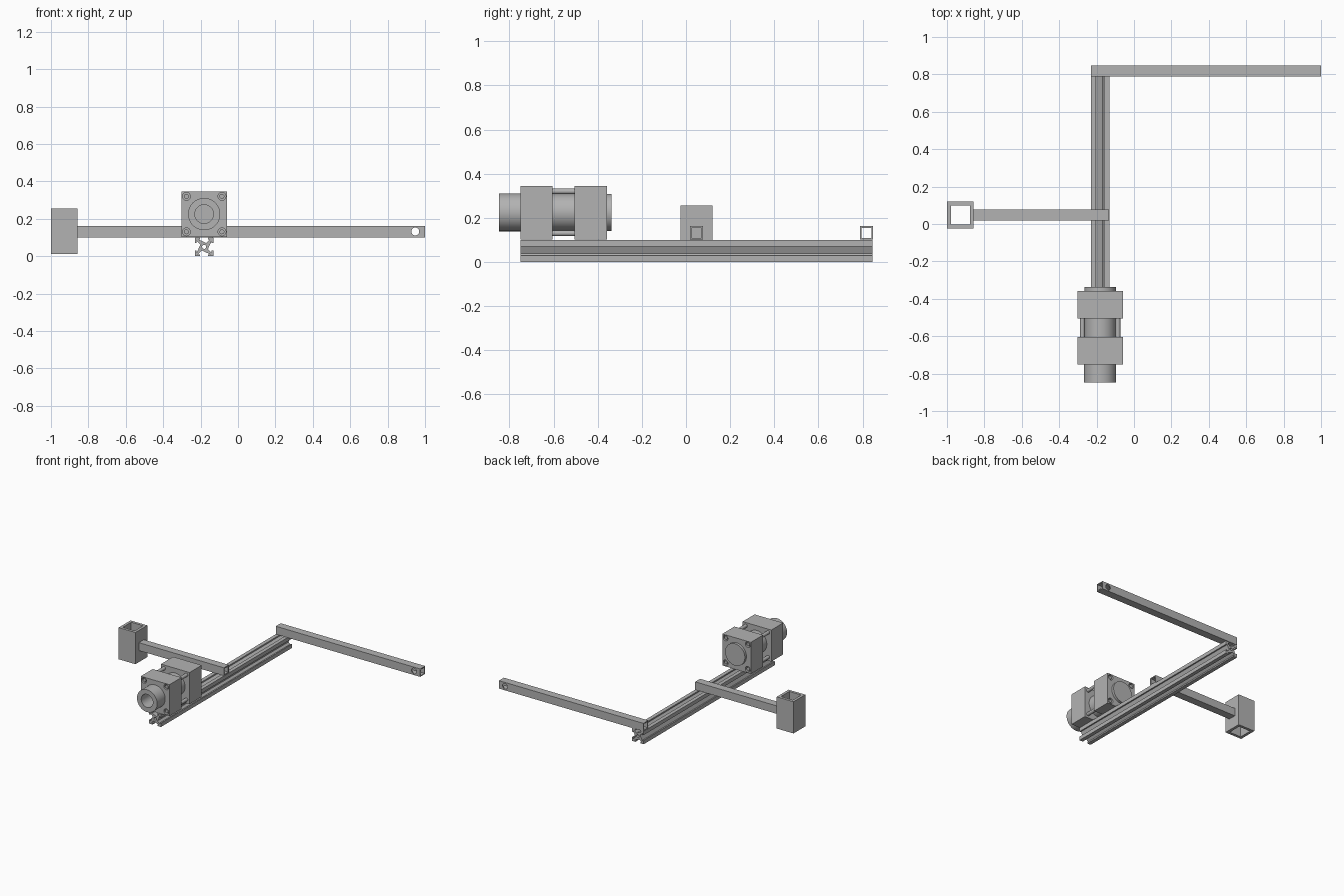
import bpy, bmesh, math
from mathutils import Matrix, Vector

cube = bpy.data.objects.get("Cube")
if cube:
    bpy.data.objects.remove(cube, do_unlink=True)

grey = bpy.data.materials.new("plain grey")
grey.use_nodes = True
grey.diffuse_color = (0.45, 0.45, 0.45, 1)
grey.node_tree.nodes["Principled BSDF"].inputs["Base Color"].default_value = (0.45, 0.45, 0.45, 1)


def finish(name, bm):
    bmesh.ops.recalc_face_normals(bm, faces=bm.faces)
    mesh = bpy.data.meshes.new(name)
    bm.to_mesh(mesh)
    bm.free()
    mesh.materials.append(grey)
    ob = bpy.data.objects.new(name, mesh)
    bpy.context.collection.objects.link(ob)
    return ob


def box(name, lo, hi):
    lo, hi = Vector(lo), Vector(hi)
    bm = bmesh.new()
    place = Matrix.Translation((lo + hi) / 2) @ Matrix.Diagonal((*(hi - lo), 1))
    bmesh.ops.create_cube(bm, size=1, matrix=place)
    return finish(name, bm)


def rod(name, x, z, r, y0, y1, sides=48):
    """Cylinder lying along y."""
    bm = bmesh.new()
    place = Matrix.Translation((x, (y0 + y1) / 2, z)) @ Matrix.Rotation(math.pi / 2, 4, 'X')
    bmesh.ops.create_cone(bm, cap_ends=True, segments=sides, radius1=r, radius2=r,
                          depth=y1 - y0, matrix=place)
    return finish(name, bm)


def cut(ob, cutter):
    """Subtract the cutter for good and remove it."""
    mod = ob.modifiers.new("cut", 'BOOLEAN')
    mod.operation, mod.solver, mod.object = 'DIFFERENCE', 'EXACT', cutter
    bpy.context.view_layer.update()
    mesh = bpy.data.meshes.new_from_object(ob.evaluated_get(bpy.context.evaluated_depsgraph_get()))
    ob.modifiers.clear()
    ob.data = mesh
    bpy.data.objects.remove(cutter, do_unlink=True)


def tube(name, lo, hi, axis, wall):
    """Square tube, open at both ends of the given axis."""
    ob = box(name, lo, hi)
    inset = Vector((wall, wall, wall))
    inset[axis] = -0.1
    cut(ob, box("bore", Vector(lo) + inset, Vector(hi) - inset))
    return ob


CX = -0.181            # centre line of rail and cylinder
RAIL = 0.05            # half width of the rail
CZ = 0.225             # cylinder axis height

# Slotted rail: one side of the cross-section, turned four times
side = [(-0.012, 0.02), (0.012, 0.02), (0.032, 0.04), (0.021, 0.04), (0.021, RAIL),
        (RAIL, RAIL), (RAIL, 0.021), (0.04, 0.021), (0.04, 0.032)]
bm = bmesh.new()
ring = []
for k in range(4):
    turn = Matrix.Rotation(-k * math.pi / 2, 2)
    for p in side[1:]:
        q = turn @ Vector(p)
        ring.append(bm.verts.new((CX + q.x, -0.75, RAIL + q.y)))
face = bm.faces.new(ring)
ends = bmesh.ops.extrude_face_region(bm, geom=[face])["geom"]
bmesh.ops.translate(bm, vec=(0, 1.595, 0), verts=[v for v in ends if isinstance(v, bmesh.types.BMVert)])
rail = finish("slotted_rail", bm)
cut(rail, rod("bore", CX, RAIL, 0.011, -0.9, 0.9, 24))

# Square tube arms and the upright sleeve
rear_arm = tube("rear_arm", (-0.23, 0.788, 0.101), (1.0, 0.848, 0.162), 0, 0.007)
cut(rear_arm, rod("pin_hole", 0.948, 0.132, 0.021, 0.7, 0.9))
tube("side_arm", (-0.857, 0.018, 0.101), (-0.133, 0.078, 0.162), 0, 0.008)
tube("upright_sleeve", (-1.0, -0.024, 0.012), (-0.857, 0.12, 0.256), 2, 0.021)

# Cylinder end blocks with sunken corner holes on their outer faces
corners = [(CX + sx * 0.095, CZ + sz * 0.095) for sx in (-1, 1) for sz in (-1, 1)]
for name, y0, y1, outer in (("front_block", -0.75, -0.605, -0.75), ("rear_block", -0.505, -0.357, -0.357)):
    block = box(name, (CX - 0.122, y0, CZ - 0.123), (CX + 0.122, y1, CZ + 0.12))
    for x, z in corners:
        cut(block, rod("counterbore", x, z, 0.021, outer - 0.02, outer + 0.02, 32))
    if name == "front_block":
        cut(block, rod("port", CX, CZ, 0.05, -0.8, -0.73))

# Barrel, tie rods and the two round bosses
round_parts = [rod("barrel", CX, CZ, 0.084, -0.61, -0.5, 64),
               rod("rear_boss", CX, CZ, 0.084, -0.36, -0.338, 64)]
front_boss = rod("front_boss", CX, CZ, 0.086, -0.848, -0.745, 64)
cut(front_boss, rod("port", CX, CZ, 0.05, -0.9, -0.7))
round_parts.append(front_boss)
for x, z in corners:
    round_parts.append(rod("tie_rod", x, z, 0.013, -0.745, -0.362, 24))

# Smooth the curved surfaces, keep the edges crisp
bpy.ops.object.select_all(action='DESELECT')
for ob in bpy.context.collection.objects:
    if ob.type == 'MESH' and ob.data.materials and ob.data.materials[0] == grey:
        ob.select_set(True)
        bpy.context.view_layer.objects.active = ob
bpy.ops.object.shade_smooth_by_angle(angle=math.radians(30))
